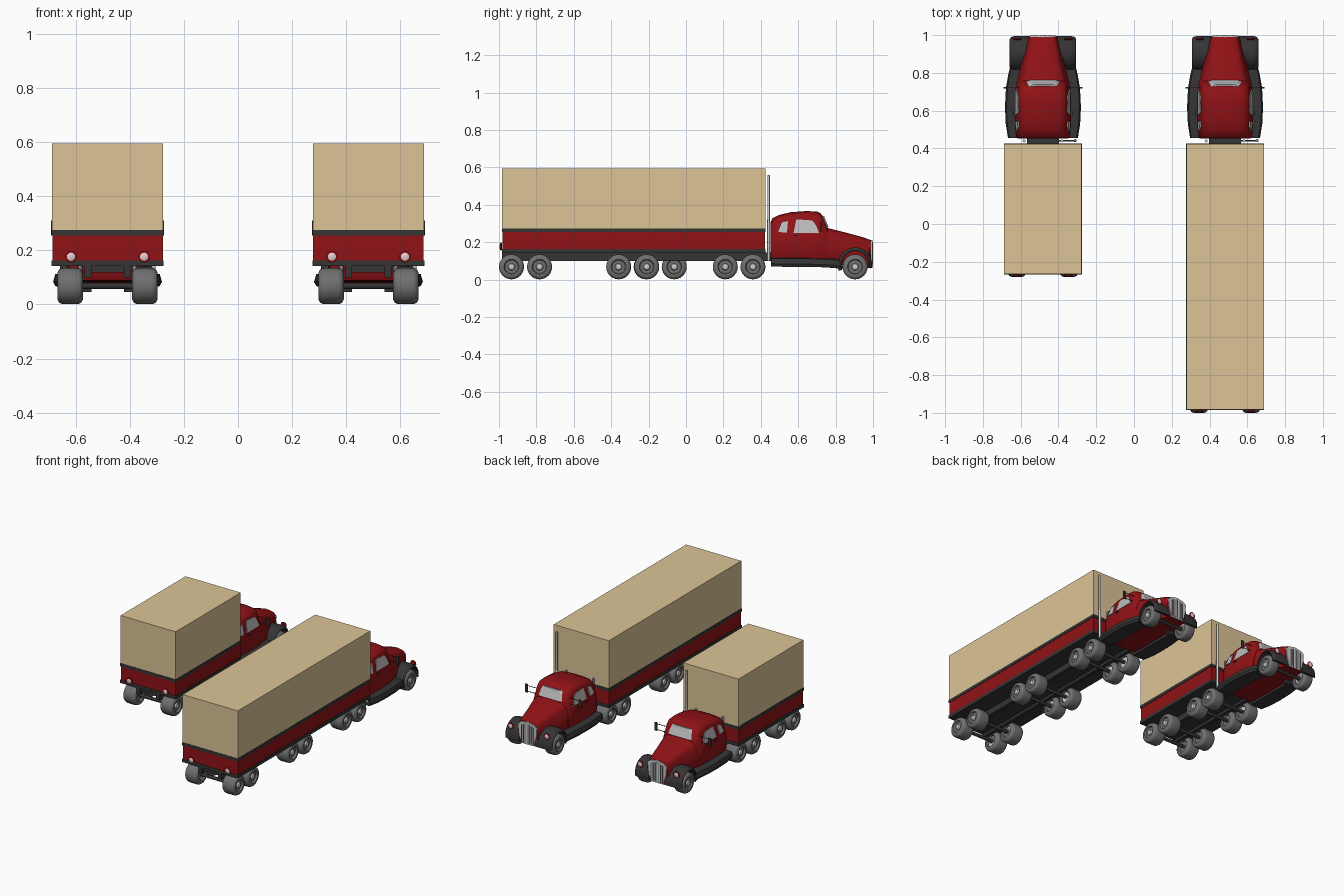
import bpy, bmesh, math

if "Cube" in bpy.data.objects:
    bpy.data.objects.remove(bpy.data.objects["Cube"])


def material(name, rgb):
    m = bpy.data.materials.new(name)
    m.diffuse_color = (*rgb, 1)
    m.use_nodes = True
    m.node_tree.nodes["Principled BSDF"].inputs["Base Color"].default_value = m.diffuse_color
    return m


RED = material("red_paint", (0.28, 0.006, 0.008))
TAN = material("tan_cargo", (0.72, 0.56, 0.31))
DARK = material("dark_trim", (0.035, 0.035, 0.035))
TYRE = material("tyre_grey", (0.16, 0.16, 0.16))
GLASS = material("pale_glass", (0.5, 0.5, 0.52))
LENS = material("lamp_lens", (0.75, 0.62, 0.6))


def loft(name, rings, mat=None, smooth=None, cap=True):
    """Skin a list of closed rings with equal point counts."""
    bm = bmesh.new()
    vs = [[bm.verts.new(p) for p in r] for r in rings]
    n = len(rings[0])
    for a, b in zip(vs, vs[1:]):
        for i in range(n):
            j = (i + 1) % n
            bm.faces.new((a[i], a[j], b[j], b[i]))
    if cap:
        bm.faces.new(vs[0])
        bm.faces.new(vs[-1])
    bmesh.ops.recalc_face_normals(bm, faces=bm.faces)
    me = bpy.data.meshes.new(name)
    bm.to_mesh(me)
    bm.free()
    ob = bpy.data.objects.new(name, me)
    bpy.context.collection.objects.link(ob)
    if mat:
        me.materials.append(mat)
    if smooth:
        bpy.ops.object.select_all(action='DESELECT')
        bpy.context.view_layer.objects.active = ob
        ob.select_set(True)
        bpy.ops.object.shade_smooth_by_angle(angle=math.radians(smooth))
    return ob


def box(name, x, y, z, mat=None):
    return loft(name, [[(x[0], y[0], h), (x[1], y[0], h), (x[1], y[1], h), (x[0], y[1], h)]
                       for h in z], mat)


def lathe(name, profile, loc, axis, mat=None, n=24):
    """Revolve (radius, height) pairs around an axis through loc."""
    rings = []
    for r, h in profile:
        ring = []
        for k in range(n):
            a = 2 * math.pi * k / n
            c, s = r * math.cos(a), r * math.sin(a)
            p = {'x': (h, c, s), 'y': (c, h, s), 'z': (c, s, h)}[axis]
            ring.append(tuple(l + q for l, q in zip(loc, p)))
        rings.append(ring)
    return loft(name, rings, mat, 35)


def body_ring(cx, y, w, wt, zb, zt):
    """Rounded cross-section of the cab or hood."""
    half = [(w * .82, zb), (w, zb + .04), (w, zb + .52 * (zt - zb)), (wt, zt - .035),
            (wt * .93, zt - .017), (wt * .75, zt - .006), (wt * .35, zt)]
    return [(cx + x, y, z) for x, z in half] + [(cx - x, y, z) for x, z in reversed(half)]


def wheel(name, x, y, s, hw):
    k = hw / .048
    outer = [(.067, .024), (.0655, .033), (.061, .041), (.05, .047), (.04, .046), (.036, .034)]
    lathe(name + "_tyre", [(r, -h * k) for r, h in reversed(outer)] + [(r, h * k) for r, h in outer],
          (x, y, .068), 'x', TYRE)
    lathe(name + "_rim", [(.038, -.034 * k), (.038, .036 * k), (.03, .03 * k), (.02, .032 * k),
                          (.015, .043 * k), (.006, .046 * k)] if s > 0 else
          [(.038, .034 * k), (.038, -.036 * k), (.03, -.03 * k), (.02, -.032 * k),
           (.015, -.043 * k), (.006, -.046 * k)], (x, y, .068), 'x')


def lamp(name, x, y, z, d):
    lathe(name + "_housing", [(.017, 0), (.021, .004 * d), (.021, .008 * d), (.016, .01 * d)],
          (x, y, z), 'y', RED, 16)
    lathe(name + "_lens", [(.018, .004 * d), (.017, .009 * d), (.011, .012 * d), (.003, .013 * d)],
          (x, y, z), 'y', LENS, 16)


def truck(tag, cx, rear, axles):
    # cargo body in stacked bands
    w, front = .206, .425
    for part, z, g, mat in (("bed_plate", (.142, .163), .001, DARK), ("lower_panel", (.16, .256), -.002, RED),
                            ("trim_band", (.254, .274), .001, DARK), ("cargo_box", (.272, .595), -.001, TAN)):
        box(f"{tag}_{part}", (cx - w - g, cx + w + g), (rear - g, front + g), z, mat)
    # chassis
    box(tag + "_chassis_core", (cx - .075, cx + .075), (rear + .01, .8), (.118, .145), DARK)
    for s in (-1, 1):
        x0, x1 = sorted((cx + s * .06, cx + s * .085))
        box(tag + "_chassis_rail", (x0, x1), (rear, .8), (.1, .145), DARK)
        lamp(tag + "_tail_lamp", cx + s * .135, rear, .176, -1)
    # wheels and axles
    for y in axles + [.904]:
        hw = .037 if y > .8 else .048
        for s in (-1, 1):
            wheel(tag + "_wheel", cx + s * .138, y, s, hw)
        lathe(tag + "_axle", [(.011, -.13), (.011, .13)], (cx, y, .068), 'x', DARK, 12)

    # cab and hood
    cab = [(.452, .132, .112, .1, .305), (.462, .142, .12, .088, .327), (.5, .147, .124, .085, .346),
           (.56, .149, .126, .083, .36), (.64, .149, .126, .083, .366), (.7, .147, .124, .083, .364),
           (.722, .144, .12, .083, .353), (.738, .141, .118, .083, .325), (.757, .138, .118, .083, .276)]
    loft(tag + "_cab", [body_ring(cx, *c) for c in cab], RED, 40)
    hood = [(.74, .139, .12, .083, .28), (.8, .127, .108, .082, .265), (.87, .108, .092, .075, .247),
            (.94, .09, .08, .066, .228), (.99, .076, .07, .06, .211)]
    loft(tag + "_hood", [body_ring(cx, *c) for c in hood], RED, 40)

    # grille with upright bars
    g = [(0, .212), (.05, .203), (.07, .185), (.066, .13), (.045, .062)]
    g = g + [(-x, z) for x, z in reversed(g[1:])]
    loft(tag + "_grille", [[(cx + x, y, z) for x, z in g] for y in (.98, .997)])
    for i in range(-3, 4):
        box(tag + "_grille_bar", (cx + i * .014 - .002, cx + i * .014 + .002), (.99, 1.0),
            (.07, .2 - abs(i) * .005), TYRE)

    # windshield with divider
    loft(tag + "_windshield", [[(cx - a, yb, z), (cx - a * .6, yf, z), (cx + a * .6, yf, z), (cx + a, yb, z)]
                               for a, yb, yf, z in ((.118, .735, .762, .281), (.108, .72, .7445, .322),
                                                    (.088, .715, .738, .34))], GLASS)

    for s in (-1, 1):
        # side windows follow the sloped cab side
        def side(z):
            return .150 - max(0, z - .225) * .023 / .104
        for part, poly in (("door_window", [(.575, .25), (.712, .25), (.695, .29), (.675, .316), (.59, .322)]),
                           ("rear_window", [(.49, .255), (.54, .25), (.545, .312), (.51, .305)])):
            loft(f"{tag}_{part}", [[(cx + s * (side(z) + d), y, z) for y, z in poly]
                                   for d in (-.012, .0025)], GLASS)
        hx = sorted((cx + s * .14, cx + s * .156))
        box(tag + "_door_handle", hx, (.575, .6), (.232, .238), DARK)
        # front fender arch over the wheel
        rings = []
        for k in range(15):
            a = math.radians(-8 + 206 * k / 14)
            c, n = math.cos(a), math.sin(a)
            rings.append([(cx + s * x, .904 + r * c, .076 + r * n * 1.05) for x, r in
                          ((.06, .073), (.06, .092), (.15, .092), (.168, .087), (.176, .076), (.174, .073))])
        loft(tag + "_fender", rings, DARK, 45)
        # curved running board
        steps = [(.838, .172, .055, .1), (.79, .184, .062, .106), (.72, .196, .066, .11),
                 (.62, .201, .068, .112), (.53, .197, .068, .112), (.455, .185, .07, .112)]
        loft(tag + "_running_board", [[(cx + s * .09, y, zb), (cx + s * (o - .008), y, zb),
                                       (cx + s * o, y, zb + .015), (cx + s * (o - .008), y, zt),
                                       (cx + s * .09, y, zt + .006)] for y, o, zb, zt in steps], DARK, 40)
        lamp(tag + "_head_lamp", cx + s * .135, .975, .145, 1)
        # wing mirror on two thin arms
        mx = sorted((cx + s * .19, cx + s * .209))
        box(tag + "_mirror", mx, (.718, .724), (.255, .31), DARK)
        for z in (.262, .3):
            box(tag + "_mirror_arm", sorted((cx + s * .125, cx + s * .2)), (.719, .722), (z, z + .003), DARK)
        # fuel tank behind the cab
        lathe(tag + "_air_pipe", [(.008, .0), (.008, .22)], (cx + s * .1, .44, .1), 'z', None, 10)
    # single exhaust stack on the right
    sx = cx + .17
    lathe(tag + "_exhaust_stack", [(.008, .1), (.008, .3), (.0065, .31), (.0065, .56)], (sx, .442, 0), 'z', None, 12)
    box(tag + "_exhaust_bracket", (cx + .06, sx), (.437, .446), (.125, .14), DARK)


truck("short_truck", -.482, -.267, [-.213, -.063, .21, .358])
truck("long_truck", .482, -.984, [-.933, -.783, -.36, -.21, .21, .358])
